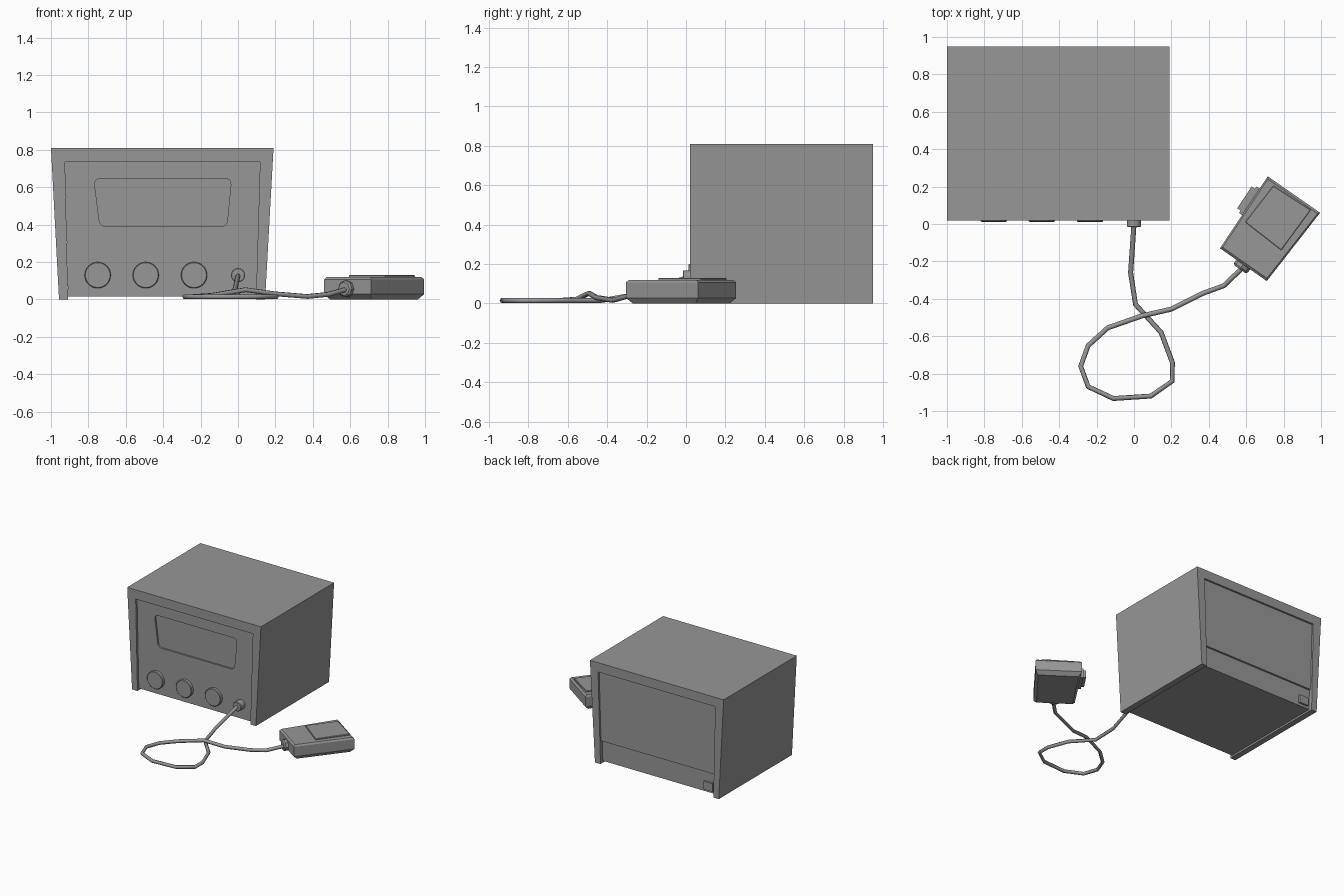
import bpy, bmesh, math
from mathutils import Vector

cube = bpy.data.objects.get("Cube")
if cube:
    bpy.data.objects.remove(cube, do_unlink=True)

grey = bpy.data.materials.new("plain grey")
grey.use_nodes = True
grey.diffuse_color = (0.31, 0.31, 0.31, 1)
grey.node_tree.nodes["Principled BSDF"].inputs["Base Color"].default_value = (0.31, 0.31, 0.31, 1)


def finish(name, bm):
    bmesh.ops.recalc_face_normals(bm, faces=bm.faces)
    mesh = bpy.data.meshes.new(name)
    bm.to_mesh(mesh)
    bm.free()
    mesh.materials.append(grey)
    obj = bpy.data.objects.new(name, mesh)
    bpy.context.collection.objects.link(obj)
    return obj


def loft(name, rings):
    """Solid skinned through matching closed rings, capped at both ends."""
    bm = bmesh.new()
    loops = [[bm.verts.new(p) for p in ring] for ring in rings]
    n = len(loops[0])
    for a, b in zip(loops, loops[1:]):
        for i in range(n):
            j = (i + 1) % n
            bm.faces.new((a[i], a[j], b[j], b[i]))
    bm.faces.new(loops[0])
    bm.faces.new(loops[-1])
    return finish(name, bm)


def slab_y(name, profile, y0, y1):
    return loft(name, [[(x, y, z) for x, z in profile] for y in (y0, y1)])


def stacked(name, outline, levels):
    """Loft an xy outline upward through (z, inward offset) levels."""
    pts = [Vector(p) for p in outline]
    mid = sum(pts, Vector((0, 0))) / len(pts)
    rings = []
    for z, inset in levels:
        rings.append([(*(p - (p - mid).normalized() * inset), z) for p in pts])
    return loft(name, rings)


def turned(name, start, direction, profile, sides):
    """Round part along a direction from (distance, radius) pairs."""
    d = Vector(direction).normalized()
    u = d.cross(Vector((0, 0, 1))).normalized()
    v = u.cross(d)
    angles = [2 * math.pi * i / sides for i in range(sides)]
    return loft(name, [[Vector(start) + d * t + (u * math.cos(a) + v * math.sin(a)) * r
                        for a in angles] for t, r in profile])


def rounded(corners, r):
    """Polygon with each corner replaced by a short arc."""
    pts = [Vector(c) for c in corners]
    out = []
    for i, p in enumerate(pts):
        a = p + (pts[i - 1] - p).normalized() * r
        b = p + (pts[(i + 1) % len(pts)] - p).normalized() * r
        for k in range(5):
            t = k / 4
            out.append(a * (1 - t) ** 2 + p * 2 * t * (1 - t) + b * t * t)
    return out


def smooth(obj):
    bpy.ops.object.select_all(action='DESELECT')
    obj.select_set(True)
    bpy.context.view_layer.objects.active = obj
    bpy.ops.object.shade_smooth_by_angle(angle=math.radians(35))


# Tapered casing, open at the front, back and underside
slab_y("casing", [(-1, 0.81), (0.19, 0.81), (0.145, 0), (0.096, 0),
                  (0.118, 0.735), (-0.925, 0.735), (-0.909, 0), (-0.957, 0)], 0.02, 0.95)

# Front panel and body with the screen recess cut into it
FRONT = 0.038
body = slab_y("front_panel_body", [(-0.925, 0.735), (0.118, 0.735), (0.097, 0.015), (-0.909, 0.015)],
              FRONT, 0.92)
screen = rounded([(-0.77, 0.645), (-0.035, 0.645), (-0.06, 0.39), (-0.738, 0.39)], 0.035)
cutter = slab_y("screen_cutter", screen, 0, FRONT + 0.014)
cutter.hide_render = True
cut = body.modifiers.new("screen_recess", 'BOOLEAN')
cut.object = cutter
cut.solver = 'EXACT'
bpy.context.view_layer.objects.active = body
bpy.ops.object.modifier_apply(modifier=cut.name)
bpy.data.objects.remove(cutter, do_unlink=True)

# Back door above a slightly deeper lower strip
slab_y("back_door", [(-0.925, 0.735), (0.118, 0.735), (0.102, 0.18), (-0.912, 0.18)], 0.91, 0.935)
slab_y("power_inlet", [(-0.89, 0.1), (-0.81, 0.1), (-0.81, 0.035), (-0.89, 0.035)], 0.91, 0.936)

# Control knobs
for i, x in enumerate((-0.75, -0.493, -0.235)):
    smooth(turned(f"knob_{i + 1}", (x, FRONT + 0.004, 0.13), (0, -1, 0),
                  [(0, 0.07), (0.026, 0.07), (0.03, 0.066)], 32))

# Cable socket
smooth(turned("cable_plug", (0, FRONT + 0.004, 0.13), (0, -1, 0),
              [(0, 0.038), (0.055, 0.038), (0.058, 0.034)], 16))

# Looped cable
path = [(0, 0, 0.13), (-0.018, -0.26, 0.045), (0.008, -0.43, 0.015), (0.145, -0.58, 0.015),
        (0.205, -0.74, 0.015), (0.205, -0.84, 0.015), (0.09, -0.92, 0.015),
        (-0.11, -0.933, 0.015), (-0.245, -0.87, 0.015), (-0.285, -0.76, 0.015),
        (-0.245, -0.65, 0.015), (-0.14, -0.555, 0.022), (0.04, -0.492, 0.052),
        (0.2, -0.455, 0.03), (0.37, -0.37, 0.016), (0.48, -0.33, 0.027), (0.585, -0.23, 0.055)]
curve = bpy.data.curves.new("cable", 'CURVE')
curve.dimensions = '3D'
curve.bevel_depth = 0.0135
curve.bevel_resolution = 1
curve.use_fill_caps = True
spline = curve.splines.new('POLY')
spline.points.add(len(path) - 1)
for point, co in zip(spline.points, path):
    point.co = (*co, 1)
curve.materials.append(grey)
bpy.context.collection.objects.link(bpy.data.objects.new("cable", curve))

# Handheld unit lying at an angle, chamfered at top and bottom
corners = [(0.46, -0.13), (0.71, -0.305), (0.995, 0.06), (0.715, 0.255)]
stacked("handheld_case", corners, [(0, 0.035), (0.028, 0), (0.107, 0), (0.12, 0.015)])
stacked("handheld_cover", [(0.594, 0.01), (0.787, -0.14), (0.945, 0.075), (0.745, 0.205)],
        [(0.11, 0), (0.127, 0), (0.13, 0.004)])

# Side button, in two steps on the long edge
along = (Vector(corners[3]) - Vector(corners[0])).normalized()
out = Vector((-along.y, along.x))
middle = Vector((0.625, 0.119))
for name, half, reach, low, high in (("button_base", 0.085, 0.02, 0.025, 0.1),
                                     ("button", 0.07, 0.042, 0.033, 0.092)):
    a, b = middle - along * half, middle + along * half
    stacked(name, [a - out * 0.02, b - out * 0.02, b + out * reach, a + out * reach],
            [(low, 0), (high, 0)])

# Cable collar on the near end of the handheld unit
turned("cable_collar", (0.592, -0.205, 0.057), (-0.575, -0.82, 0),
       [(0, 0.045), (0.035, 0.045), (0.045, 0.036)], 8)
